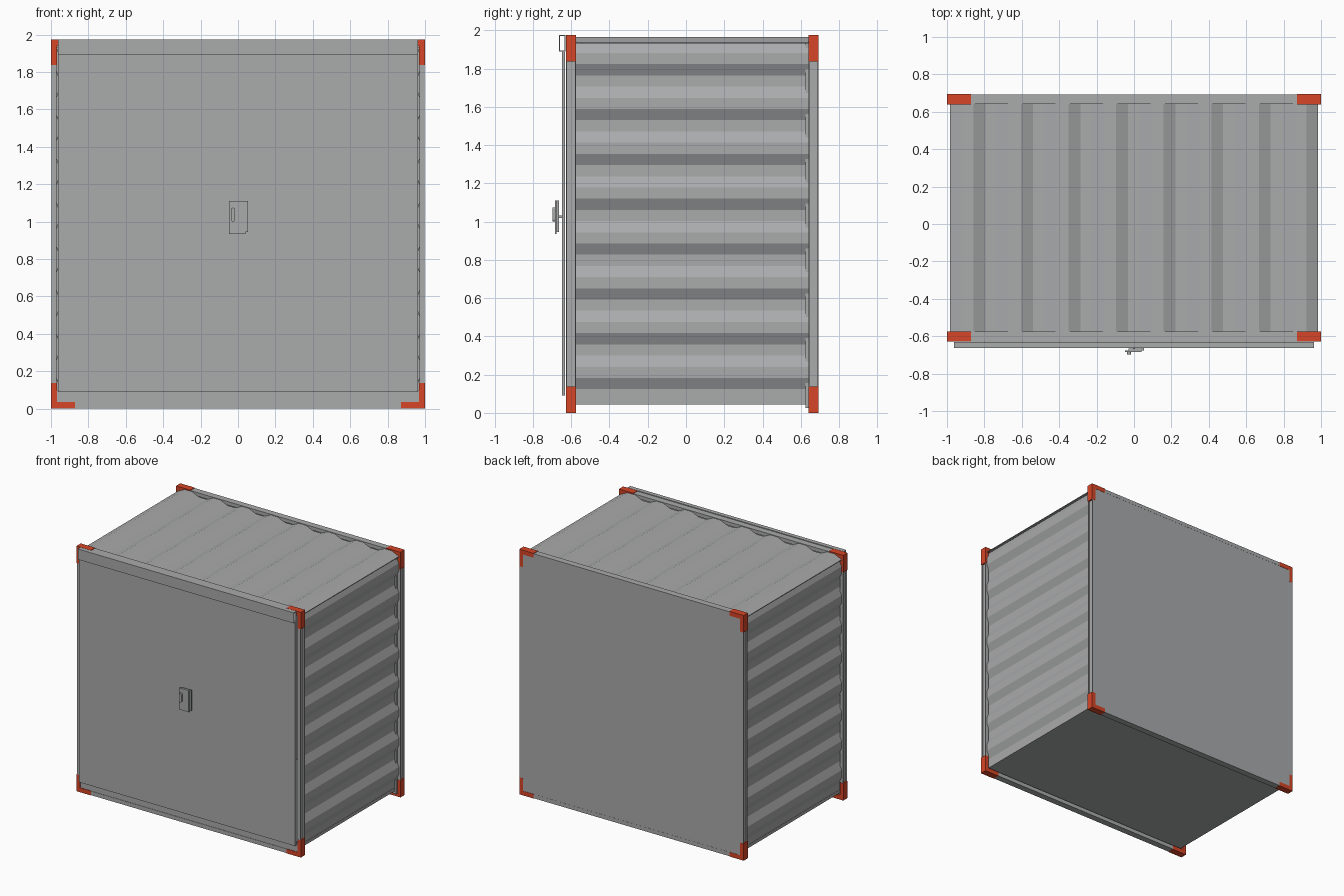
import bpy, bmesh, math
from mathutils import Vector

if "Cube" in bpy.data.objects:
    bpy.data.objects.remove(bpy.data.objects["Cube"])


def material(name, rgb):
    m = bpy.data.materials.new(name)
    m.diffuse_color = (*rgb, 1)
    m.use_nodes = True
    m.node_tree.nodes["Principled BSDF"].inputs["Base Color"].default_value = m.diffuse_color
    return m


GREY = material("grey steel", (0.40, 0.405, 0.41))
ORANGE = material("orange corner paint", (0.68, 0.06, 0.02))


def finish(name, bm, mat):
    bmesh.ops.recalc_face_normals(bm, faces=bm.faces)
    me = bpy.data.meshes.new(name)
    bm.to_mesh(me)
    bm.free()
    me.materials.append(mat)
    ob = bpy.data.objects.new(name, me)
    bpy.context.collection.objects.link(ob)
    return ob


def add_box(bm, x0, x1, y0, y1, z0, z1):
    vs = bmesh.ops.create_cube(bm, size=1)["verts"]
    for v in vs:
        v.co = Vector(((x0 + x1) / 2 + v.co.x * (x1 - x0),
                       (y0 + y1) / 2 + v.co.y * (y1 - y0),
                       (z0 + z1) / 2 + v.co.z * (z1 - z0)))


def box(name, *dims, mat=GREY):
    bm = bmesh.new()
    add_box(bm, *dims)
    return finish(name, bm, mat)


def prism(name, loop, a, b, place, mat=GREY):
    """Extrude a closed 2D loop from a to b; place maps (u, v, w) to a point."""
    bm = bmesh.new()
    lo = [bm.verts.new(place(u, v, a)) for u, v in loop]
    hi = [bm.verts.new(place(u, v, b)) for u, v in loop]
    n = len(loop)
    bm.faces.new(lo)
    bm.faces.new(hi)
    for i in range(n):
        j = (i + 1) % n
        bm.faces.new((lo[i], lo[j], hi[j], hi[i]))
    return finish(name, bm, mat)


def corrugation(start, end, low, high, extra=0.0, thick=0.006):
    """Eight trapezoid ribs between start and end, as a closed thin strip."""
    q = (end - start) / 31
    pts = []
    if extra:
        pts.append((start - extra, low))
    for k in range(8):
        s = start + 4 * k * q
        pts += [(s, low), (s + q, high), (s + 2 * q, high), (s + 3 * q, low)]
    return pts + [(u, v - thick) for u, v in reversed(pts)]


# corrugated side walls, ribs running front to back
side_loop = corrugation(0.124, 1.94, 0.956, 0.985, extra=0.079)
for sx, side in ((1, "right"), (-1, "left")):
    prism(side + "_wall", side_loop, -0.59, 0.645,
          lambda u, v, w, sx=sx: (sx * v, w, u))

# corrugated roof
prism("roof", corrugation(-0.985, 0.985, 1.937, 1.966), -0.578, 0.645,
      lambda u, v, w: (u, w, v))

# floor with side sills
box("floor", -0.958, 0.958, -0.60, 0.66, 0.045, 0.07)

# end frames: grooved posts, rails and orange corner sleeves
for end, y0, y1 in (("front", -0.628, -0.574), ("back", 0.640, 0.694)):
    f, d = 0.007, 0.01
    for sx, side in ((1, "right"), (-1, "left")):
        channel = [(0.971, y0 + .001), (0.998, y0 + .001), (0.998, y0 + f),
                   (0.998 - d, y0 + f), (0.998 - d, y1 - f), (0.998, y1 - f),
                   (0.998, y1 - .001), (0.971, y1 - .001)]
        prism(f"{end}_{side}_post", channel, 0.02, 1.955,
              lambda u, v, w, sx=sx: (sx * u, v, w))
        for level, z0, zs in (("bottom", 0.0, 1), ("top", 1.975, -1)):
            bm = bmesh.new()
            for x_in, h in ((0.969, 0.137), (0.872, 0.035)):
                za, zb = sorted((z0, z0 + zs * h))
                xa, xb = sorted((sx * x_in, sx * 1.0))
                add_box(bm, xa, xb, y0, y1, za, zb)
            finish(f"{end}_{side}_{level}_corner", bm, ORANGE)
    box(end + "_bottom_rail", -0.96, 0.96, y0 + .001, y1 - .001, 0.002, 0.034)
    box(end + "_top_rail", -0.96, 0.96, y0 + .001, y1 - .001, 1.942, 1.971)

# back panel and its inner flange
box("back_panel", -0.972, 0.972, 0.676, 0.692, 0.03, 1.945)
box("back_flange", -0.972, 0.972, 0.624, 0.642, 0.025, 1.935)

# front sill, door leaf and open-ended header tube
box("front_sill", -0.968, 0.968, -0.624, -0.59, 0.033, 0.10)
box("door", -0.962, 0.962, -0.648, -0.632, 0.09, 1.895)
bm = bmesh.new()
ya, yb, za, zb, t = -0.664, -0.630, 1.89, 1.975, 0.004
add_box(bm, -0.963, 0.963, ya, ya + t, za, zb)
add_box(bm, -0.963, 0.963, yb - t, yb, za, zb)
add_box(bm, -0.963, 0.963, ya + t, yb - t, zb - t, zb)
add_box(bm, -0.963, 0.963, ya + t, yb - t, za, za + t)
finish("header", bm, GREY)

# door lock: cover plate, hinge strip, rounded grip and spindle
box("lock_plate", -0.048, 0.040, -0.684, -0.676, 0.935, 1.11)
box("lock_strip", 0.040, 0.054, -0.676, -0.664, 0.945, 1.11)
box("lock_back", -0.030, 0.042, -0.677, -0.666, 0.945, 1.11)
grip = []
for i in range(16):
    a = math.tau * (i + 0.5) / 16
    grip.append((-0.027 + 0.011 * math.cos(a),
                 1.038 + 0.011 * math.sin(a) + math.copysign(0.026, math.sin(a))))
prism("lock_grip", grip, -0.698, -0.680, lambda u, v, w: (u, w, v))
box("lock_spindle", -0.006, 0.006, -0.668, -0.646, 1.02, 1.032)
